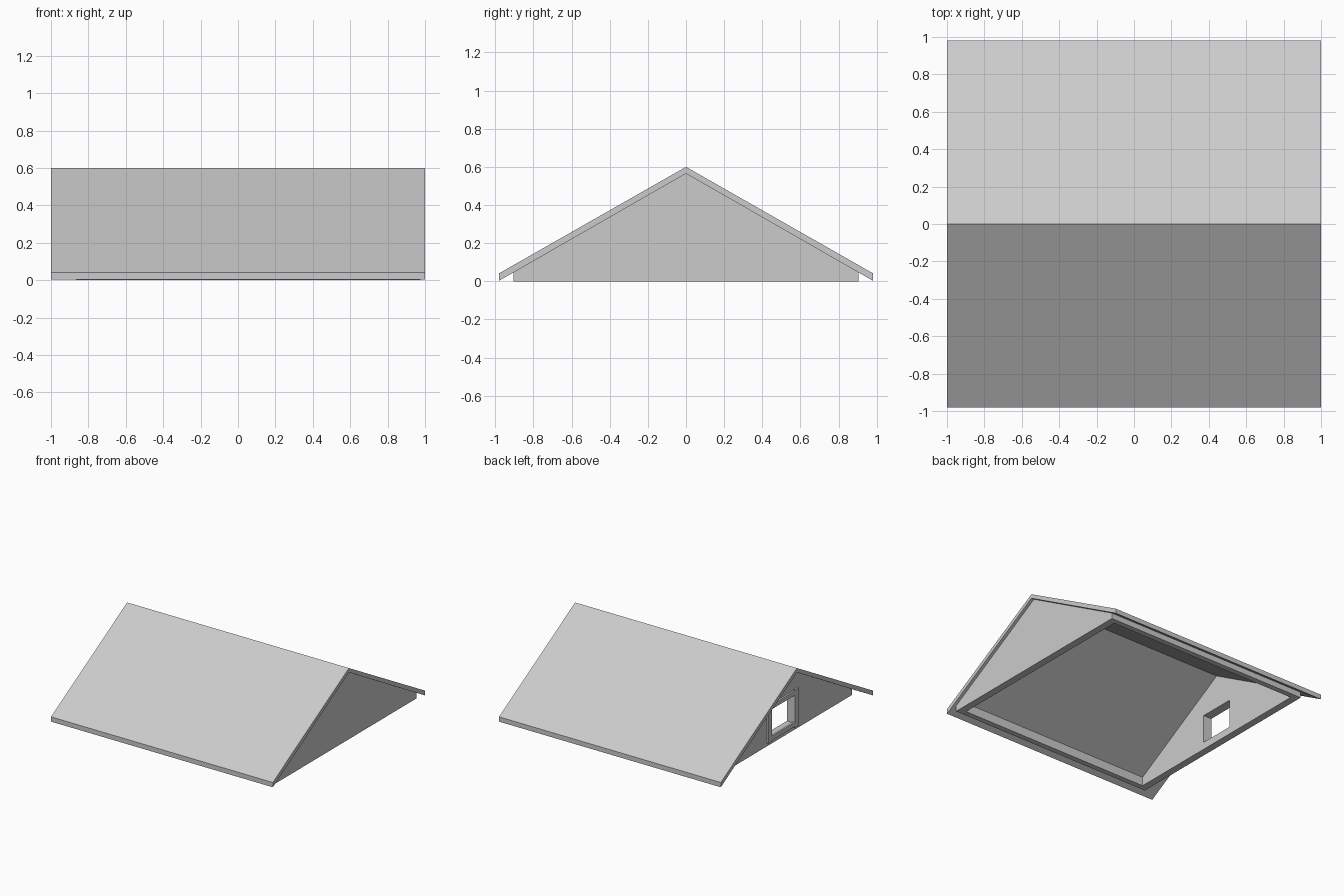
import bpy, bmesh

if "Cube" in bpy.data.objects:
    bpy.data.objects.remove(bpy.data.objects["Cube"])


def mesh_object(name, bm):
    bmesh.ops.recalc_face_normals(bm, faces=bm.faces)
    me = bpy.data.meshes.new(name)
    bm.to_mesh(me)
    bm.free()
    ob = bpy.data.objects.new(name, me)
    bpy.context.collection.objects.link(ob)
    return ob


def extrude_profile(name, yz, x0, x1):
    """Extrude a closed (y, z) profile from x0 to x1."""
    bm = bmesh.new()
    face = bm.faces.new([bm.verts.new((x0, y, z)) for y, z in yz])
    ext = bmesh.ops.extrude_face_region(bm, geom=[face])
    moved = [v for v in ext["geom"] if isinstance(v, bmesh.types.BMVert)]
    bmesh.ops.translate(bm, verts=moved, vec=(x1 - x0, 0, 0))
    return mesh_object(name, bm)


def box(name, x, y, z):
    return extrude_profile(name, [(y[0], z[0]), (y[1], z[0]), (y[1], z[1]), (y[0], z[1])], *x)


EAVE, RIDGE, UNDER = 0.98, 0.60, 0.565
WALL_Y, KNEE_Y = 0.905, 0.86
LEFT, RIGHT, THICK = -0.865, 0.975, 0.06


def under(y):
    """Height of the roof underside."""
    return 0.003 + (UNDER - 0.003) * (1 - abs(y) / EAVE)


# Gable roof slab
extrude_profile("roof", [(-EAVE, 0.003), (-EAVE, 0.042), (0, RIDGE), (EAVE, 0.042),
                         (EAVE, 0.003), (0, UNDER)], -1, 1)

# Gable end walls
gable = [(-WALL_Y, 0), (WALL_Y, 0), (WALL_Y, under(WALL_Y)), (0, UNDER), (-WALL_Y, under(WALL_Y))]
extrude_profile("right_gable", gable, RIGHT - THICK, RIGHT)
left_gable = extrude_profile("left_gable", gable, LEFT, LEFT + THICK)

# Low side walls under the eaves
for name, s in (("front_low_wall", -1), ("back_low_wall", 1)):
    extrude_profile(name, [(s * KNEE_Y, 0), (s * WALL_Y, 0), (s * WALL_Y, under(WALL_Y)),
                           (s * KNEE_Y, under(KNEE_Y))], LEFT + THICK, RIGHT - THICK)

# Window opening in the left gable
cutter = box("window_cutter", (LEFT - 0.1, LEFT + 0.15), (-0.15, 0.15), (0.06, 0.29))
cutter.hide_render = True
cutter.hide_viewport = True
cut = left_gable.modifiers.new("window_opening", "BOOLEAN")
cut.operation = "DIFFERENCE"
cut.solver = "EXACT"
cut.object = cutter

# Window frame: two posts, head and sill
front = (LEFT - 0.015, LEFT)
for name, s in (("front_window_post", -1), ("back_window_post", 1)):
    box(name, front, sorted((s * 0.15, s * 0.195)), (0.025, 0.335))
box("window_head", front, (-0.15, 0.15), (0.29, 0.325))
box("window_sill", front, (-0.15, 0.15), (0.035, 0.07))
